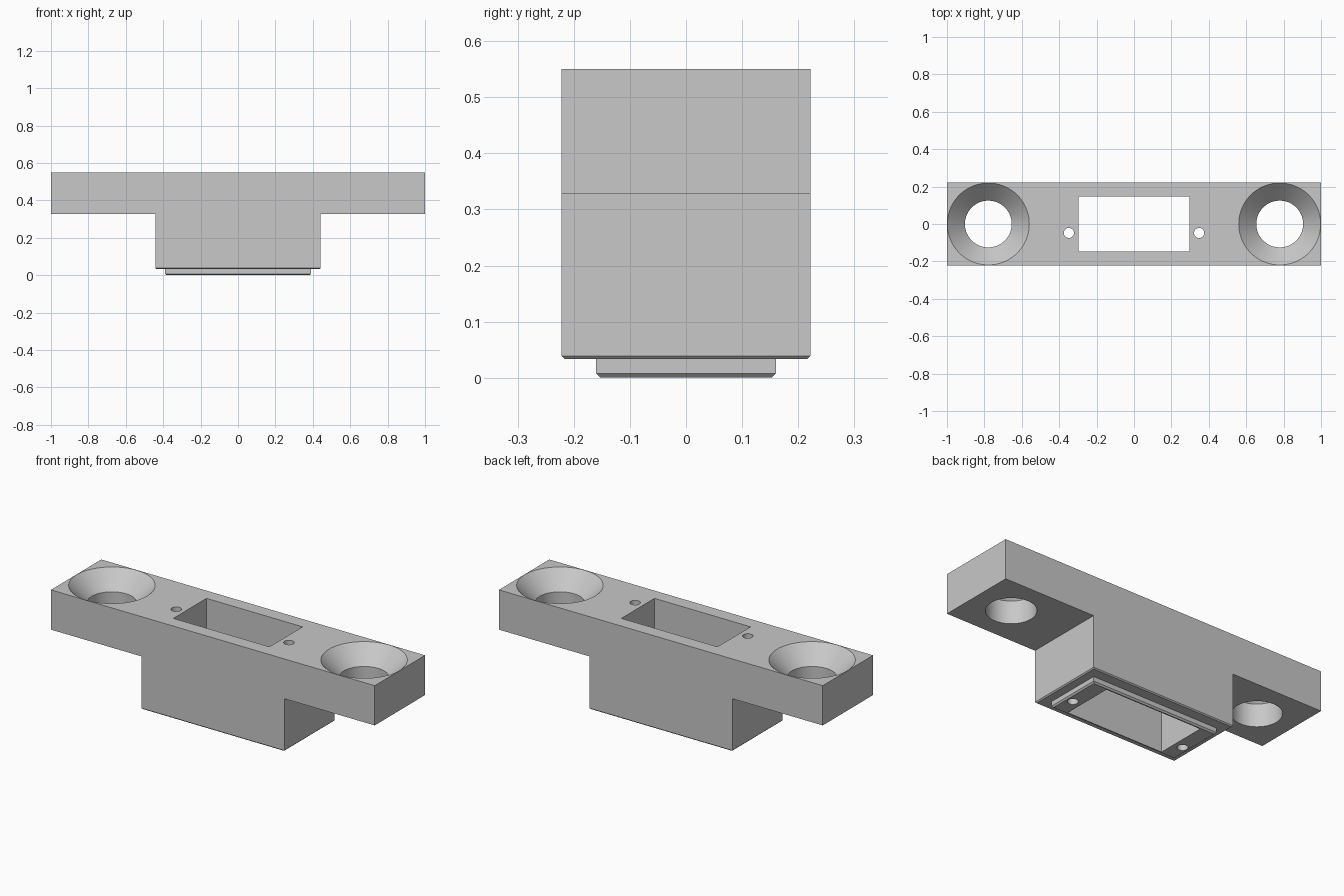
import bpy
import bmesh
import math

cube = bpy.data.objects.get("Cube")
if cube:
    bpy.data.objects.remove(cube, do_unlink=True)

# Single grey material
grey = bpy.data.materials.new("plain grey")
grey.use_nodes = True
colour = (0.58, 0.58, 0.58, 1)
grey.diffuse_color = colour
grey.node_tree.nodes["Principled BSDF"].inputs["Base Color"].default_value = colour


def prism(name, profile, half_depth, chamfer=0):
    """Extrude an x-z profile along y, chamfering the lowest face."""
    bm = bmesh.new()
    face = bm.faces.new([bm.verts.new((x, -half_depth, z)) for x, z in profile])
    ext = bmesh.ops.extrude_face_region(bm, geom=[face])
    moved = [v for v in ext["geom"] if isinstance(v, bmesh.types.BMVert)]
    bmesh.ops.translate(bm, verts=moved, vec=(0, 2 * half_depth, 0))
    bmesh.ops.recalc_face_normals(bm, faces=bm.faces)
    if chamfer:
        low = min(v.co.z for v in bm.verts)
        edges = [e for e in bm.edges if all(v.co.z < low + 1e-4 for v in e.verts)]
        bmesh.ops.bevel(bm, geom=edges, offset=chamfer, segments=1,
                        affect='EDGES', profile=0.5)
    return finish(name, bm)


def lathe(name, profile, x, y, sides):
    """Closed solid of revolution about a vertical axis at x, y."""
    bm = bmesh.new()
    rings = []
    for r, z in profile:
        angles = [2 * math.pi * i / sides for i in range(sides)]
        rings.append([bm.verts.new((x + r * math.cos(a), y + r * math.sin(a), z))
                      for a in angles])
    for a, b in zip(rings, rings[1:]):
        for i in range(sides):
            j = (i + 1) % sides
            bm.faces.new((a[i], a[j], b[j], b[i]))
    bm.faces.new(rings[0])
    bm.faces.new(rings[-1])
    bmesh.ops.recalc_face_normals(bm, faces=bm.faces)
    return finish(name, bm)


def finish(name, bm):
    mesh = bpy.data.meshes.new(name)
    bm.to_mesh(mesh)
    bm.free()
    mesh.materials.append(grey)
    obj = bpy.data.objects.new(name, mesh)
    bpy.context.collection.objects.link(obj)
    return obj


def rectangle(hx, z0, z1):
    return [(-hx, z0), (hx, z0), (hx, z1), (-hx, z1)]


def combine(target, tool, operation):
    mod = target.modifiers.new(tool.name, 'BOOLEAN')
    mod.operation = operation
    mod.solver = 'EXACT'
    mod.object = tool
    bpy.context.view_layer.objects.active = target
    bpy.ops.object.modifier_apply(modifier=mod.name)
    bpy.data.objects.remove(tool, do_unlink=True)


TOP, STEP, BASE = 0.55, 0.328, 0.033
BLOCK, DEPTH = 0.442, 0.222

# T-shaped body: wide mounting flange over a narrower block
body = prism("mounting_body",
             [(-BLOCK, BASE), (BLOCK, BASE), (BLOCK, STEP), (1, STEP),
              (1, TOP), (-1, TOP), (-1, STEP), (-BLOCK, STEP)], DEPTH, 0.006)

# Shallow raised plate under the block
combine(body, prism("base_plate", rectangle(0.39, 0, 0.1), 0.16, 0.008), 'UNION')

# Rectangular opening through the middle
combine(body, prism("slot_cutter", rectangle(0.297, -0.1, 0.7), 0.146), 'DIFFERENCE')

for side in (-1, 1):
    # Countersunk screw hole at each end
    sink = [(0.125, 0.2), (0.125, 0.455), (0.219, TOP), (0.219, 0.7)]
    combine(body, lathe("countersink_cutter", sink, side * 0.779, 0, 96), 'DIFFERENCE')
    # Small pin hole beside the opening
    pin = [(0.027, -0.1), (0.027, 0.7)]
    combine(body, lathe("pin_cutter", pin, side * 0.348, -0.048, 32), 'DIFFERENCE')

# Smooth hole walls, crisp edges elsewhere
bpy.ops.object.select_all(action='DESELECT')
body.select_set(True)
bpy.context.view_layer.objects.active = body
bpy.ops.object.shade_smooth_by_angle(angle=math.radians(30))
